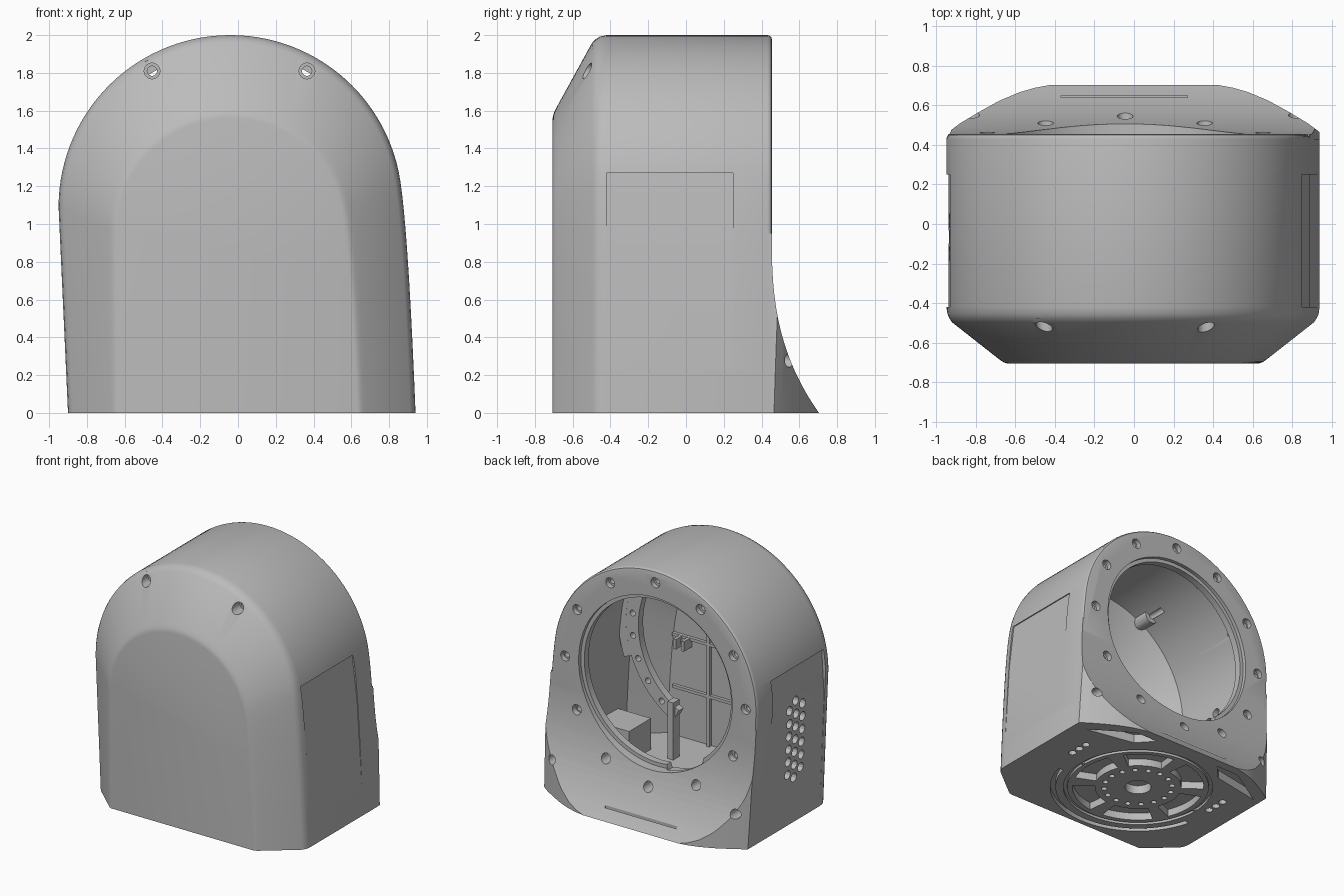
import bpy, bmesh, math

cube = bpy.data.objects.get("Cube")
if cube:
    bpy.data.objects.remove(cube)

grey = bpy.data.materials.new("plain grey")
grey.use_nodes = True
grey.diffuse_color = (0.5, 0.5, 0.5, 1)
grey.node_tree.nodes["Principled BSDF"].inputs["Base Color"].default_value = (0.5, 0.5, 0.5, 1)

CX, CZ, R = -0.04, 1.09, 0.91       # centre and radius of the arch
RING = (-0.045, 1.1)                # centre of the round opening
BACK = 0.455


def loft(bm, loops):
    """Closed solid through a list of equal-length point loops."""
    rows = [[bm.verts.new(p) for p in loop] for loop in loops]
    n = len(rows[0])
    for a, b in zip(rows, rows[1:]):
        for i in range(n):
            bm.faces.new((a[i], a[(i + 1) % n], b[(i + 1) % n], b[i]))
    bm.faces.new(rows[0])
    bm.faces.new(rows[-1])


def place(axis, p, h):
    """Put a 2D point in the plane across an axis, at height h."""
    u, v = p
    return {"x": (h, u, v), "y": (u, h, v), "z": (u, v, h)}[axis]


def prism(bm, axis, pts, lo, hi):
    loft(bm, [[place(axis, p, h) for p in pts] for h in (lo, hi)])


def polar(centre, angle, r):
    a = math.radians(angle)
    return centre[0] + r * math.cos(a), centre[1] + r * math.sin(a)


def rod(bm, axis, centre, r, lo, hi, n=20):
    prism(bm, axis, [polar(centre, 360 * i / n, r) for i in range(n)], lo, hi)


def box(bm, x, y, z):
    prism(bm, "z", [(x[0], y[0]), (x[1], y[0]), (x[1], y[1]), (x[0], y[1])], *z)


def sector(bm, axis, centre, r0, r1, a0, a1, lo, hi, n=24):
    """Curved bar between two radii and two angles in degrees."""
    angles = [a0 + (a1 - a0) * i / n for i in range(n + 1)]
    pts = [polar(centre, a, r) for r, seq in ((r1, angles), (r0, angles[::-1])) for a in seq]
    prism(bm, axis, pts, lo, hi)


def make(name, build):
    bm = bmesh.new()
    build(bm)
    bmesh.ops.recalc_face_normals(bm, faces=bm.faces)
    mesh = bpy.data.meshes.new(name)
    bm.to_mesh(mesh)
    bm.free()
    mesh.materials.append(grey)
    ob = bpy.data.objects.new(name, mesh)
    bpy.context.collection.objects.link(ob)
    return ob


def combine(ob, operation, build):
    """Boolean a temporary solid into an object."""
    tool = make("cutter", build)
    tool.hide_render = True
    mod = ob.modifiers.new("cut", "BOOLEAN")
    mod.operation, mod.solver, mod.object = operation, "EXACT", tool
    bpy.context.view_layer.objects.active = ob
    bpy.ops.object.modifier_apply(modifier=mod.name)
    bpy.data.objects.remove(tool)


def cut(ob, build):
    combine(ob, "DIFFERENCE", build)


def arch(y, t, d=0.0, floor=0.0, n=56):
    """Arch outline; t shrinks it toward the front face, d insets it."""
    r, cz = R - 0.28 * t - d, CZ - 0.12 * t
    foot_x = 0.94 - 0.28 * t - d
    top_x, top_z = polar((CX, cz), 12, r)
    # curved right flank, meeting the arc tangentially
    lean, slope = 0.04, math.tan(math.radians(12))
    mid_z = (top_x + slope * top_z - foot_x) / (slope - lean)
    mid_x = foot_x - lean * mid_z
    pts = []
    for i in range(10):
        s = i / 10
        x = (1 - s) ** 2 * foot_x + 2 * s * (1 - s) * mid_x + s * s * top_x
        z = 2 * s * (1 - s) * mid_z + s * s * top_z
        pts.append((x, y, floor + z * (1 - floor / top_z)))
    for i in range(n + 1):
        x, z = polar((CX, cz), 12 + 168 * i / n, r)
        pts.append((x, y, z))
    pts.append((-0.9 + 0.24 * t + d, y, floor))
    return pts


# Arched housing with sloping front border and rounded back rim
FRONT = [(1.1, -0.706), (1.05, -0.702), (1.01, -0.696), (0.96, -0.686), (0.9, -0.673),
         (0.1, -0.497), (0.05, -0.476), (0.02, -0.456), (0, -0.42)]
RIM = [(0, 0.025), (0.003, 0.013), (0.01, 0.004), (0.024, 0)]
housing = make("housing", lambda bm: loft(
    bm, [arch(y, t) for t, y in FRONT] + [arch(BACK - back, 0, d) for d, back in RIM]))


# Flared foot at the back
def flare(bm):
    zs = [0.95 * i / 18 for i in range(19)]
    curve = [(BACK - 0.001 + 0.25 * (1 - z / 0.95) ** 2.7, z) for z in zs]
    prism(bm, "x", [(0.28, 0)] + curve + [(0.28, 0.95)], -1.1, 1.1)


def flare_plan(bm):
    half = [(0.98, 0.2), (0.96, 0.45), (0.88, 0.51), (0.78, 0.57), (0.68, 0.625),
            (0.58, 0.667), (0.5, 0.69), (0.42, 0.705)]
    prism(bm, "z", half + [(-x, y) for x, y in half[::-1]], -0.1, 1.2)


foot = make("foot", flare)
combine(foot, "INTERSECT", flare_plan)
combine(foot, "INTERSECT", lambda bm: loft(bm, [arch(0.1, 0, 0.001), arch(0.9, 0, 0.001)]))
combine(housing, "UNION", lambda bm: bm.from_mesh(foot.data))
bpy.data.objects.remove(foot)

# Hollow inside, stepped round opening, and a notch in its lower lip
cut(housing, lambda bm: loft(bm, [
    arch(-0.645, 0.97, 0.05, 0.1), arch(-0.45, 0.1, 0.06, 0.1), arch(0.37, 0, 0.06, 0.1)]))
cut(housing, lambda bm: rod(bm, "y", RING, 0.655, 0.2, 0.9, 72))
cut(housing, lambda bm: rod(bm, "y", RING, 0.685, 0.425, 0.9, 72))
cut(housing, lambda bm: prism(
    bm, "y", [(-0.47, 0.64), (-0.42, 0.47), (-0.14, 0.41), (-0.07, 0.6)], 0.3, 0.45))

# Tubes behind the two front screws
SCREWS = [polar(RING, a, 0.82) for a in (60, 120)]


def tubes(bm):
    for c in SCREWS:
        rod(bm, "y", c, 0.062, -0.475, -0.33)


combine(housing, "UNION", tubes)


# Screw holes: a ring of twelve, two foot corners, two in the front slope
def back_holes(bm):
    for i in range(12):
        rod(bm, "y", polar(RING, 30 * i, 0.805), 0.04, 0.415, 0.9)
    for x in (-0.82, 0.82):
        rod(bm, "y", (x, 0.28), 0.038, 0.43, 0.9)


def narrow_holes(bm):
    for i in range(12):
        rod(bm, "y", polar(RING, 30 * i, 0.81), 0.026, 0.2, 0.6)
    for c in SCREWS:
        rod(bm, "y", c, 0.026, -0.9, -0.2)


def front_holes(bm):
    for c in SCREWS:
        rod(bm, "y", c, 0.042, -0.9, -0.44)


for holes in (back_holes, narrow_holes, front_holes):
    cut(housing, holes)


# Very shallow panels on both sides, and the slot in the foot
def details(bm):
    prism(bm, "y", [(0.945, 0), (0.888, 0.9), (0.843, 1.27), (1.3, 1.27), (1.3, 0)], -0.42, 0.25)
    prism(bm, "y", [(-0.9, 0), (-0.938, 0.9), (-0.917, 1.27), (-1.3, 1.27), (-1.3, 0)], -0.42, 0.25)
    box(bm, (-0.37, 0.27), (0.64, 0.65), (0.045, 0.4))


cut(housing, details)


# Staggered vent holes on one side
def vents(bm):
    for col in range(3):
        for row in range(7 if col == 1 else 6):
            z = 0.37 + 0.104 * row + (0 if col == 1 else 0.052)
            rod(bm, "x", (-0.066 + 0.083 * (col - 1), z), 0.036, -1.1, -0.7, 12)


cut(housing, vents)

# Underside relief: round grooves, petals, screw circle, corner pockets
HUB = (-0.04, 0.0)


def underside(bm):
    rod(bm, "z", HUB, 0.1, -0.1, 0.07, 32)
    for i in range(16):
        rod(bm, "z", polar(HUB, 22.5 * i, 0.26), 0.022, -0.1, 0.05, 12)
    for i in range(6):
        sector(bm, "z", HUB, 0.33, 0.5, 60 * i - 23, 60 * i + 23, -0.1, 0.06, 10)
    for i in range(2):
        sector(bm, "z", HUB, 0.54, 0.57, 180 * i + 1, 180 * i + 179, -0.1, 0.02, 36)
    sector(bm, "z", HUB, 0.63, 0.67, 195, 345, -0.1, 0.04, 36)
    for s in (-1, 1):
        prism(bm, "z", [(s * 0.84, 0.42), (s * 0.5, 0.63), (s * 0.3, 0.63), (s * 0.42, 0.5)], -0.1, 0.07)
        for y in (0.08, 0.16, 0.24):
            rod(bm, "z", (s * 0.68, y), 0.03, -0.1, 0.05, 12)


cut(housing, underside)


# Inner ribs on the front wall
def ribs(bm):
    for x in (-0.25, 0.235):
        box(bm, (x - 0.012, x + 0.012), (-0.67, -0.615), (0.09, 1.4))
    for z in (0.5, 0.92):
        box(bm, (-0.58, 0.56), (-0.67, -0.62), (z - 0.012, z + 0.012))


make("inner_ribs", ribs)

# Curved mounting strip with holes, its end post and backing wall
mount = make("curved_mount", lambda bm: sector(bm, "y", RING, 0.68, 0.79, -62, 28, -0.36, -0.3))


def strip_holes(bm):
    for a in range(-50, 25, 14):
        rod(bm, "y", polar(RING, a, 0.735), 0.024, -0.5, -0.2, 12)


cut(mount, strip_holes)
make("mount_post", lambda bm: box(bm, (0.31, 0.36), (-0.36, -0.28), (0.09, 0.56)))
make("mount_wall", lambda bm: sector(bm, "y", RING, 0.79, 0.86, -20, 28, -0.36, -0.3))
make("corner_block", lambda bm: box(bm, (0.55, 0.88), (-0.34, -0.06), (0.09, 0.35)))


# Small clip on the front wall
def clip(bm):
    for x in (0.41, 0.48):
        box(bm, (x - 0.012, x + 0.012), (-0.66, -0.54), (0.85, 0.93))
    box(bm, (0.415, 0.475), (-0.66, -0.6), (0.87, 0.91))


make("cable_clip", clip)

# Smooth curved faces, keep hard edges
bpy.ops.object.select_all(action="DESELECT")
for ob in (housing, mount):
    ob.select_set(True)
bpy.context.view_layer.objects.active = housing
bpy.ops.object.shade_smooth_by_angle(angle=math.radians(28))
